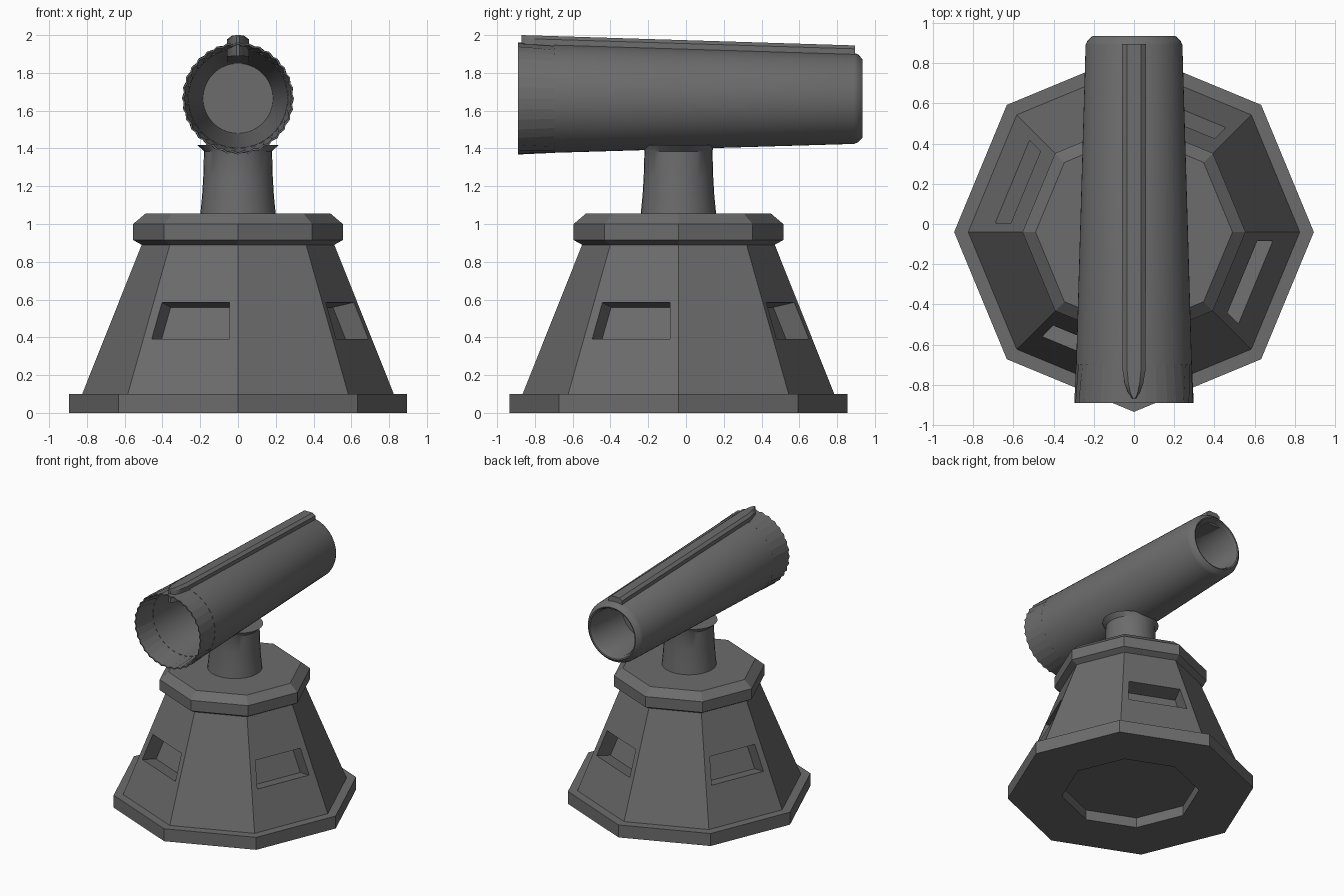
import bpy, bmesh, math
from mathutils import Vector

if "Cube" in bpy.data.objects:
    bpy.data.objects.remove(bpy.data.objects["Cube"])

CY = -0.04      # axis of the pedestal in y
TZ = 1.665      # axis height of the tube

grey = bpy.data.materials.new("dark_grey")
grey.diffuse_color = (0.15, 0.15, 0.15, 1)
grey.use_nodes = True
grey.node_tree.nodes["Principled BSDF"].inputs["Base Color"].default_value = grey.diffuse_color


def finish(name, bm, smooth=None):
    bmesh.ops.remove_doubles(bm, verts=bm.verts, dist=0.0002)
    bmesh.ops.recalc_face_normals(bm, faces=bm.faces)
    me = bpy.data.meshes.new(name)
    bm.to_mesh(me)
    bm.free()
    me.materials.append(grey)
    ob = bpy.data.objects.new(name, me)
    bpy.context.collection.objects.link(ob)
    if smooth:
        bpy.ops.object.select_all(action='DESELECT')
        ob.select_set(True)
        bpy.context.view_layer.objects.active = ob
        bpy.ops.object.shade_smooth_by_angle(angle=math.radians(smooth))
    return ob


def lathe(profile, segs, place, closed=False):
    """Revolve (radius, height[, tooth]) points; tooth alternates the radius."""
    bm = bmesh.new()
    rings = []
    for p in profile:
        r, h = p[:2]
        tooth = p[2] if len(p) > 2 else 0
        if r == 0:
            rings.append([bm.verts.new(place(0, 0, h))] * segs)
            continue
        ring = []
        for i in range(segs):
            a = 2 * math.pi * i / segs
            rr = r + (tooth if i % 2 else -tooth)
            ring.append(bm.verts.new(place(rr * math.cos(a), rr * math.sin(a), h)))
        rings.append(ring)
    pairs = list(zip(rings, rings[1:]))
    if closed:
        pairs.append((rings[-1], rings[0]))
    for a, b in pairs:
        for i in range(segs):
            j = (i + 1) % segs
            quad = list(dict.fromkeys([a[i], a[j], b[j], b[i]]))
            bm.faces.new(quad)
    return bm


def upright(u, v, h):
    return Vector((u, CY + v, h))


def along_y(u, v, h):
    return Vector((u, h, TZ + v))


# octagonal foot with a recess underneath
finish("foot", lathe([(0, 0.08), (0.5, 0.08), (0.5, 0), (0.895, 0), (0.895, 0.1), (0, 0.1)],
                     8, upright))

# sloping pedestal walls, every second one with a recessed window
bm = bmesh.new()
Z0, Z1, R0, R1 = 0.1, 0.89, 0.825, 0.51


def corner(k, z):
    a = math.radians(45 * k)
    r = R0 + (R1 - R0) * (z - Z0) / (Z1 - Z0)
    return upright(r * math.cos(a), r * math.sin(a), z)


def add(pts):
    bm.faces.new([bm.verts.new(p) for p in pts])


for k in range(8):
    outer = [corner(k, Z0), corner(k + 1, Z0), corner(k + 1, Z1), corner(k, Z1)]
    if k % 2 == 0:
        add(outer)
        continue
    hole = []
    for z, flip in ((0.39, 0), (0.39, 1), (0.585, 1), (0.585, 0)):
        a, b = corner(k + flip, z), corner(k + 1 - flip, z)
        hole.append(a + (b - a).normalized() * 0.048)
    mid = math.radians(45 * k + 22.5)
    depth = Vector((-0.12 * math.cos(mid), -0.12 * math.sin(mid), -0.026))
    floor = [p + depth for p in hole]
    for i in range(4):
        j = (i + 1) % 4
        add([outer[i], outer[j], hole[j], hole[i]])
        add([hole[i], hole[j], floor[j], floor[i]])
    add(floor)
finish("pedestal_walls", bm)

# chamfered collar on top of the pedestal
finish("collar", lathe([(0, 0.89), (0.51, 0.89), (0.555, 0.915), (0.555, 1.0),
                        (0.49, 1.055), (0, 1.055)], 8, upright))

# round neck, with a lip flaring out to the sides
def neck_place(u, v, h):
    return upright(u * (1.15 if h > 1.4 else 1), v, h)


finish("neck", lathe([(0, 1.05), (0.2, 1.05), (0.19, 1.15), (0.184, 1.25), (0.18, 1.385),
                      (0.187, 1.418), (0, 1.418)], 32, neck_place), 30)

# tapered tube, bored from both ends
finish("tube", lathe([(0, 0.45), (0.185, 0.45), (0.262, -0.70), (0.288, -0.70),
                      (0.241, 0.89), (0.232, 0.912), (0.207, 0.935), (0.198, 0.932),
                      (0.185, 0.90), (0.18, 0.55), (0, 0.55)], 64, along_y), 35)

# ridged ring around the front mouth
finish("ridged_ring", lathe([(0.286, -0.70, 0.004), (0.292, -0.89, -0.005),
                             (0.283, -0.89, -0.005), (0.264, -0.70, 0.004)],
                            64, along_y, closed=True))

# sighting rail along the top, tapering to a point at the front
bm = bmesh.new()
stations = [(-0.87, 0.008), (-0.84, 0.03), (-0.79, 0.047), (-0.72, 0.058), (0.895, 0.06)]
rings = []
for y, w in stations:
    top = 2.0 - (y + 0.87) * 0.031
    low = top - 0.11
    section = [(-w, low), (-w, top - 0.018), (-w * 0.6, top),
               (w * 0.6, top), (w, top - 0.018), (w, low)]
    rings.append([bm.verts.new((x, y, z)) for x, z in section])
for a, b in zip(rings, rings[1:]):
    for i in range(6):
        j = (i + 1) % 6
        bm.faces.new([a[i], a[j], b[j], b[i]])
bm.faces.new(rings[0])
bm.faces.new(rings[-1])
finish("top_rail", bm, 30)
